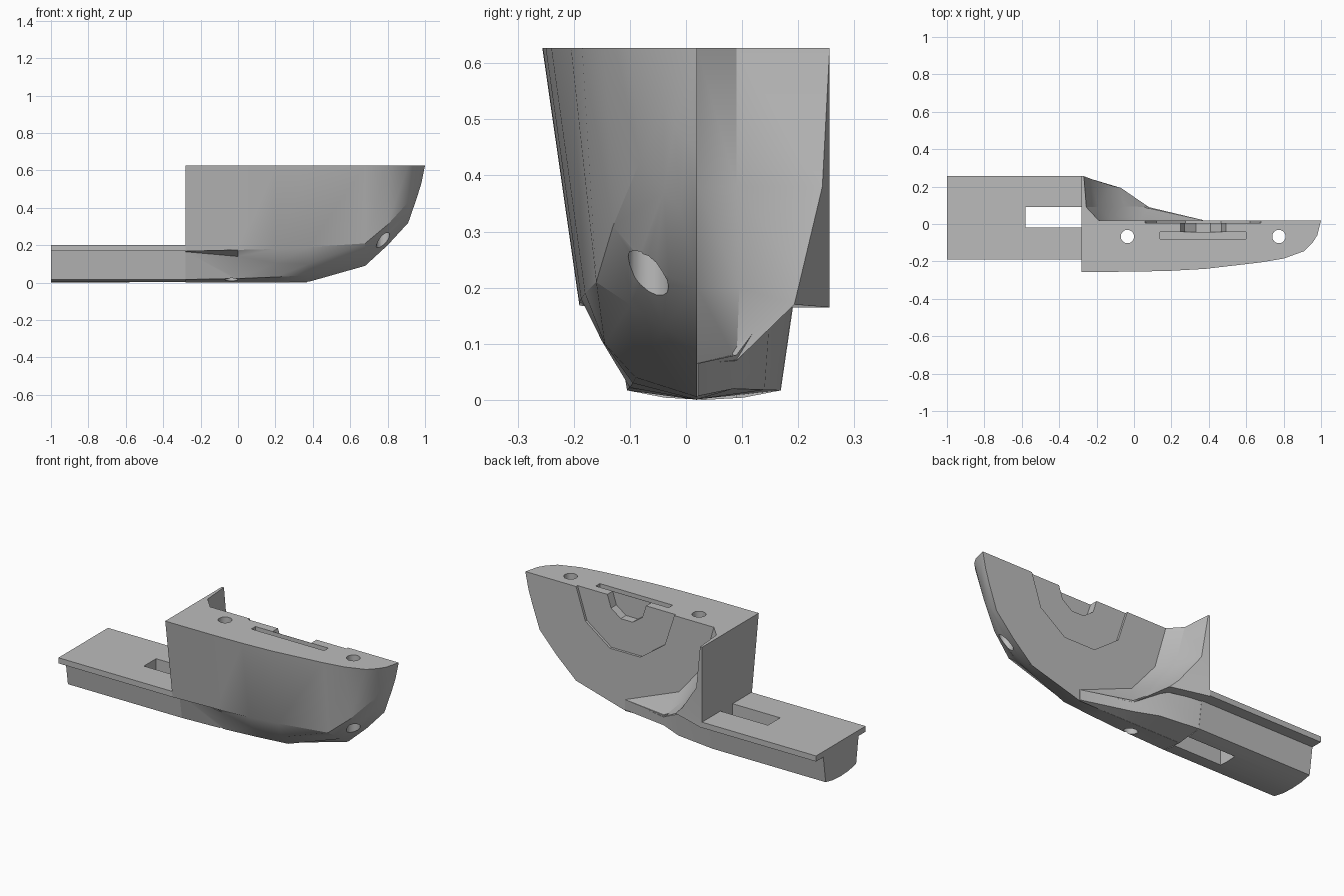
import bpy
import bmesh
import math

default = bpy.data.objects.get("Cube")
if default:
    bpy.data.objects.remove(default)

grey = bpy.data.materials.new("plain grey")
grey.use_nodes = True
grey.diffuse_color = (0.5, 0.5, 0.5, 1)
grey.node_tree.nodes["Principled BSDF"].inputs["Base Color"].default_value = grey.diffuse_color

TOP = 0.627    # height of the upper deck
BACK = 0.02    # plane of the flat rear face
STEP = -0.28   # x where the tail meets the tall block


def loft(name, rings):
    """Skin a list of equal-length point rings and cap both ends."""
    bm = bmesh.new()
    rows = [[bm.verts.new(p) for p in ring] for ring in rings]
    count = len(rows[0])
    for a, b in zip(rows, rows[1:]):
        for i in range(count):
            j = (i + 1) % count
            bm.faces.new((a[i], a[j], b[j], b[i]))
    bm.faces.new(rows[0])
    bm.faces.new(rows[-1])
    bmesh.ops.remove_doubles(bm, verts=bm.verts, dist=0.0001)
    bmesh.ops.recalc_face_normals(bm, faces=bm.faces)
    mesh = bpy.data.meshes.new(name)
    bm.to_mesh(mesh)
    bm.free()
    obj = bpy.data.objects.new(name, mesh)
    bpy.context.collection.objects.link(obj)
    mesh.materials.append(grey)
    return obj


def box(name, x, y, z):
    return loft(name, [[(x[0], y[0], h), (x[1], y[0], h), (x[1], y[1], h), (x[0], y[1], h)] for h in z])


def circle(radius, sides):
    turns = [math.tau * i / sides for i in range(sides)]
    return [(radius * math.cos(t), radius * math.sin(t)) for t in turns]


def cut(target, cutter):
    cutter.hide_render = True
    mod = target.modifiers.new("cut", "BOOLEAN")
    mod.operation = "DIFFERENCE"
    mod.solver = "EXACT"
    mod.object = cutter
    select(target)
    bpy.ops.object.modifier_apply(modifier=mod.name)


def select(obj):
    bpy.ops.object.select_all(action="DESELECT")
    obj.select_set(True)
    bpy.context.view_layer.objects.active = obj


# Tail bar with a shallow curved belly, and its overhanging top plate
half = [(0, 0), (0.07, 0.004), (0.137, 0.017), (0.16, 0.175)]
section = [(0.032 + y, z) for y, z in half] + [(0.032 - y, z) for y, z in reversed(half[1:])]
tail = loft("tail_bar", [[(x, y, z) for y, z in section] for x in (-1, STEP)])
plate = box("tail_plate", (-1, STEP), (-0.19, 0.256), (0.168, 0.2))

# Main block: x, keel height, three side points (y, z), deck y
stations = [
    (STEP, 0.0, (-0.105, 0.017), (-0.13, 0.165), (-0.19, 0.168), -0.256),
    (0, 0.0, (-0.1, 0.022), (-0.145, 0.14), (-0.19, 0.175), -0.255),
    (0.2, 0.0, (-0.095, 0.03), (-0.15, 0.105), (-0.187, 0.18), -0.25),
    (0.38, 0.005, (-0.09, 0.04), (-0.145, 0.1), (-0.18, 0.19), -0.24),
    (0.68, 0.09, (-0.04, 0.13), (-0.1, 0.17), (-0.16, 0.21), -0.205),
    (0.8, 0.2, (-0.03, 0.22), (-0.08, 0.25), (-0.13, 0.31), -0.185),
    (0.91, 0.32, (-0.01, 0.34), (-0.04, 0.37), (-0.08, 0.43), -0.145),
    (0.955, 0.45, (0, 0.465), (-0.02, 0.49), (-0.04, 0.52), -0.1),
    (0.98, 0.53, (0.01, 0.54), (0, 0.55), (-0.015, 0.57), -0.06),
    (1, TOP, (BACK, TOP), (BACK, TOP), (BACK, TOP), BACK),
]
block = loft("main_block", [
    [(x, BACK, keel)] + [(x, y, z) for y, z in side] + [(x, deck, TOP), (x, BACK, TOP)]
    for x, keel, *side, deck in stations])

# Rear half of the belly, tapering into the block
taper = [
    (STEP, (0.168, 0.017), (0.19, 0.17)),
    (-0.05, (0.14, 0.018), (0.15, 0.16)),
    (0.08, (0.085, 0.02), (0.09, 0.08)),
    (0.37, (0.021, 0.007), (0.021, 0.065)),
]
loft("belly_taper", [
    [(x, BACK, 0.001), (x, *low), (x, *high), (x, BACK, high[1])] for x, low, high in taper])

# Rear wing: a thin wall that flares out toward its foot
flare = [
    ((-0.07, 0.193, 0.17), (0.08, 0.09, 0.07), (0.37, BACK, 0.065)),
    ((-0.12, 0.205, 0.22), (-0.05, 0.095, 0.2), (0.03, BACK, 0.2)),
    ((-0.235, 0.243, 0.38), (-0.19, 0.09, 0.38), (-0.12, BACK, 0.38)),
    ((-0.268, 0.256, TOP), (-0.255, 0.09, TOP), (-0.19, BACK, TOP)),
]
wall_heights = (0.165, 0.22, 0.38, TOP)
loft("rear_wing", [
    [(STEP, BACK, h), (STEP, 0.256, h), *points] for h, points in zip(wall_heights, flare)])

# Cutters: tail window, two bolt holes, stepped round recess, deck slot
window = box("window_cutter", (-0.58, STEP + 0.01), (-0.02, 0.09), (-0.1, 0.3))
cut(tail, window)
cut(plate, window)
cutters = [window]
for x in (-0.035, 0.775):
    cutters.append(loft("bolt_hole_cutter", [
        [(x + u, -0.067 + v, z) for u, v in circle(0.036, 16)] for z in (-0.1, 0.8)]))
for radius, depth in ((0.31, 0.006), (0.122, -0.042)):
    cutters.append(loft("recess_cutter", [
        [(0.37 + u, y, TOP + v) for u, v in circle(radius, 10)] for y in (depth, 0.1)]))
cutters.append(box("slot_cutter", (0.14, 0.6), (-0.08, -0.043), (0.54, 0.7)))
for cutter in cutters[1:]:
    cut(block, cutter)
for cutter in cutters:
    bpy.data.objects.remove(cutter)

# Smooth the gentle curves and keep the hard edges
for obj in bpy.context.collection.objects:
    if obj.type == "MESH" and grey.name in obj.data.materials:
        select(obj)
        bpy.ops.object.shade_smooth_by_angle(angle=math.radians(25))
